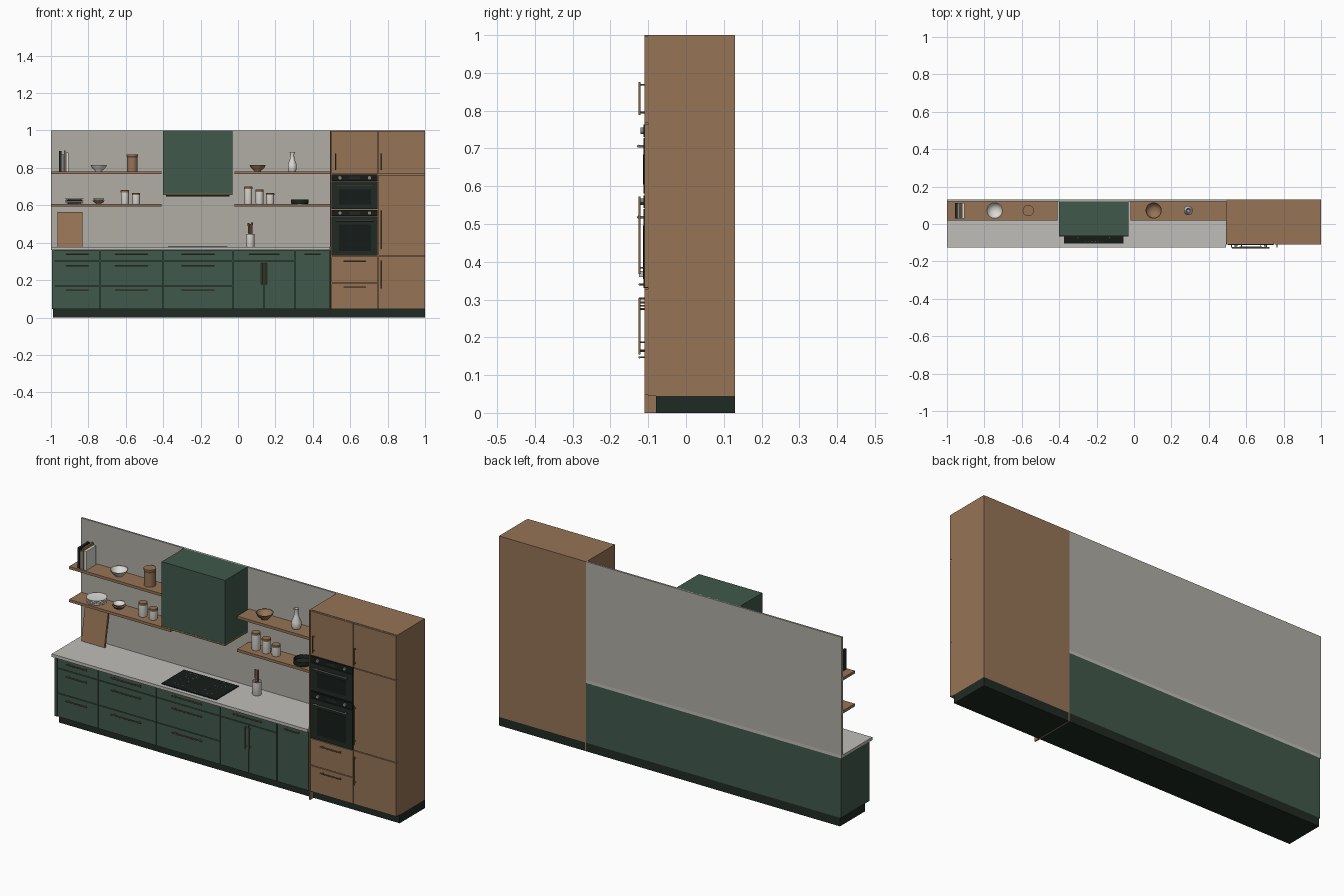
import bpy, bmesh, math
from mathutils import Matrix, Vector

if "Cube" in bpy.data.objects:
    bpy.data.objects.remove(bpy.data.objects["Cube"])


def material(name, rgb):
    m = bpy.data.materials.new(name)
    lin = [((c / 255 + 0.055) / 1.055) ** 2.4 for c in rgb]
    m.diffuse_color = (*lin, 1)
    m.use_nodes = True
    m.node_tree.nodes["Principled BSDF"].inputs["Base Color"].default_value = m.diffuse_color
    return m


WOOD = material("warm wood", (150, 116, 86))
GREEN = material("deep green", (64, 88, 75))
WALL = material("grey wall stone", (176, 173, 165))
STONE = material("light counter stone", (192, 189, 184))
DARK = material("plinth dark green", (32, 42, 35))
BLACK = material("black glass", (22, 28, 25))
BRONZE = material("bronze", (132, 104, 68))
WHITE = material("white ceramic", (222, 219, 212))
STEEL = material("grey steel", (130, 132, 130))


def finish(name, bm, mat, smooth=False):
    bmesh.ops.recalc_face_normals(bm, faces=bm.faces)
    me = bpy.data.meshes.new(name)
    bm.to_mesh(me)
    bm.free()
    me.materials.append(mat)
    ob = bpy.data.objects.new(name, me)
    bpy.context.collection.objects.link(ob)
    if smooth:
        bpy.context.view_layer.objects.active = ob
        ob.select_set(True)
        bpy.ops.object.shade_smooth_by_angle(angle=math.radians(40))
        ob.select_set(False)
    return ob


def add_box(bm, x0, x1, y0, y1, z0, z1):
    mat = Matrix.Translation(((x0 + x1) / 2, (y0 + y1) / 2, (z0 + z1) / 2))
    bmesh.ops.create_cube(bm, size=1, matrix=mat @ Matrix.Diagonal((x1 - x0, y1 - y0, z1 - z0, 1)))


def box(name, x0, x1, y0, y1, z0, z1, mat):
    bm = bmesh.new()
    add_box(bm, x0, x1, y0, y1, z0, z1)
    return finish(name, bm, mat)


def add_rod(bm, a, b, r, n=12):
    a, b = Vector(a), Vector(b)
    rot = (b - a).to_track_quat('Z', 'Y').to_matrix().to_4x4()
    bmesh.ops.create_cone(bm, cap_ends=True, segments=n, radius1=r, radius2=r, depth=(b - a).length,
                          matrix=Matrix.Translation((a + b) / 2) @ rot)


def lathe(name, x, y, z, profile, mat, n=32):
    """Spin (radius, height) points round a vertical axis."""
    bm = bmesh.new()
    rings = [[bm.verts.new((x + max(r, 1e-4) * math.cos(2 * math.pi * i / n),
                            y + max(r, 1e-4) * math.sin(2 * math.pi * i / n), z + h))
              for i in range(n)] for r, h in profile]
    for p, q in zip(rings, rings[1:]):
        for i in range(n):
            bm.faces.new((p[i], p[(i + 1) % n], q[(i + 1) % n], q[i]))
    bm.faces.new(rings[0])
    bm.faces.new(rings[-1])
    return finish(name, bm, mat, True)


FRONT, BACK = -0.11, 0.13


def handle(name, x, z, length, vertical=False, mat=BRONZE, y=-0.123, r=0.0028):
    """Bar with two posts reaching back to the cabinet front."""
    d = Vector((0, 0, 1)) if vertical else Vector((1, 0, 0))
    c = Vector((x, y, z))
    bm = bmesh.new()
    add_rod(bm, c - d * length / 2, c + d * length / 2, r)
    for s in (-1, 1):
        p = c + d * s * length * 0.42
        add_rod(bm, p, (p.x, FRONT + 0.002, p.z), r * 0.8)
    finish(name, bm, mat, True)


G = 0.0018  # half of the gap between fronts


def front(name, x0, x1, z0, z1, mat):
    box(name, x0 + G, x1 - G, FRONT, -0.099, z0 + G, z1 - G, mat)


# base cabinets
box("base_carcass", -0.99, 0.492, -0.1, BACK, 0.045, 0.36, GREEN)
box("base_end_panel", -0.995, -0.979, FRONT, BACK, 0.045, 0.36, GREEN)
box("base_plinth", -0.99, 0.492, -0.08, BACK, 0, 0.045, DARK)
box("countertop", -1, 0.492, -0.125, BACK, 0.36, 0.376, STONE)
LEVELS = [0.045, 0.17, 0.302, 0.36]
for x0, x1, ln in [(-0.979, -0.738, 0.12), (-0.738, -0.4, 0.175), (-0.4, -0.027, 0.175)]:
    for z0, z1, hz in zip(LEVELS, LEVELS[1:], (0.147, 0.275, 0.34)):
        front("drawer_front", x0, x1, z0, z1, GREEN)
        handle("drawer_handle", (x0 + x1) / 2, hz, ln)
front("sink_drawer_front", -0.027, 0.305, 0.302, 0.36, GREEN)
handle("sink_drawer_handle", 0.14, 0.34, 0.165)
for x0, x1, hx in [(-0.027, 0.139, 0.127), (0.139, 0.305, 0.151)]:
    front("base_door", x0, x1, 0.045, 0.302, GREEN)
    handle("base_door_handle", hx, 0.235, 0.115, True)
front("appliance_door", 0.305, 0.491, 0.045, 0.36, GREEN)
handle("appliance_handle", 0.398, 0.34, 0.087)

# back wall
box("splashback", -1, 0.492, 0.12, BACK, 0.376, 1, WALL)

# tall cabinet
box("tall_carcass", 0.496, 1, -0.1, BACK, 0.045, 1, WOOD)
box("tall_side_panel", 0.491, 0.498, FRONT, BACK, 0, 1, WOOD)
box("tall_plinth", 0.498, 1, -0.08, BACK, 0, 0.045, DARK)
for z0, z1 in [(0.045, 0.185), (0.185, 0.328), (0.765, 1)]:
    front("tall_left_front", 0.498, 0.75, z0, z1, WOOD)
for z0, z1 in [(0.045, 0.33), (0.33, 0.765), (0.765, 1)]:
    front("tall_right_door", 0.75, 1.0015, z0, z1, WOOD)
for z in (0.163, 0.303):
    handle("tall_drawer_handle", 0.625, z, 0.12)
for x, z, ln in [(0.521, 0.832, 0.088), (0.764, 0.832, 0.088), (0.764, 0.47, 0.205), (0.764, 0.229, 0.15)]:
    handle("tall_door_handle", x, z, ln, True)

# ovens
for z0, z1, ctrl in [(0.33, 0.577, 0.541), (0.58, 0.765, 0.729)]:
    box("oven_door", 0.501, 0.747, -0.112, -0.099, z0 + 0.001, ctrl - 0.001, DARK)
    box("oven_control_panel", 0.501, 0.747, -0.112, -0.099, ctrl + 0.001, z1 - 0.001, BLACK)
    box("oven_window", 0.54, 0.71, -0.1135, -0.11, z0 + 0.025, ctrl - 0.045, BLACK)
    handle("oven_handle", 0.624, ctrl - 0.023, 0.2, False, STEEL, -0.126, 0.004)
    box("oven_display", 0.595, 0.653, -0.113, -0.11, ctrl + 0.011, ctrl + 0.025, DARK)
    bm = bmesh.new()
    for x in (0.545, 0.703):
        add_rod(bm, (x, -0.111, ctrl + 0.018), (x, -0.12, ctrl + 0.018), 0.009, 20)
    finish("oven_knobs", bm, STEEL, True)

# extractor hood
box("hood_body", -0.4, -0.03, -0.065, 0.125, 0.663, 1, GREEN)
box("hood_trim", -0.4, -0.03, -0.066, 0.125, 0.654, 0.663, BRONZE)
box("hood_filter", -0.385, -0.045, -0.05, 0.115, 0.646, 0.654, BLACK)

# cooktop with dashed cooking zones and touch dots
box("cooktop", -0.375, -0.055, -0.103, 0.085, 0.376, 0.38, BLACK)
bm = bmesh.new()
for cx in (-0.3, -0.13):
    for cy, r in ((-0.04, 0.033), (0.043, 0.028)):
        for i in range(8):
            a = i * math.pi / 4
            px, py = cx + r * math.cos(a), cy + r * math.sin(a)
            add_box(bm, px - 0.003, px + 0.003, py - 0.0015, py + 0.0015, 0.3795, 0.3806)
for i in range(6):
    px = -0.26 + i * 0.018
    add_box(bm, px - 0.002, px + 0.002, -0.094, -0.09, 0.3795, 0.3806)
finish("cooktop_marks", bm, STEEL)

# shelves
for x0, x1 in [(-1, -0.408), (-0.02, 0.491)]:
    for z in (0.601, 0.775):
        box("shelf", x0, x1, 0.02, 0.12, z - 0.007, z + 0.007, WOOD)
LOW, HIGH, SY = 0.608, 0.782, 0.072


def bowl(name, x, z, r, h, mat):
    lathe(name, x, SY, z, [(r * 0.42, 0), (r * 0.45, h * 0.12), (r * 0.8, h * 0.5), (r, h), (r * 0.93, h),
                           (r * 0.72, h * 0.52), (r * 0.35, h * 0.25), (0, h * 0.22)], mat)


def canister(x, h):
    lathe("canister", x, SY, LOW, [(0.02, 0), (0.021, 0.003), (0.021, h - 0.012)], WHITE)
    lathe("canister_lid", x, SY, LOW + h - 0.012, [(0.022, 0), (0.022, 0.01), (0.02, 0.012)], WOOD)


# upper shelf items
for x, w, h, mat in [(-0.957, 0.012, 0.108, DARK), (-0.943, 0.01, 0.092, STEEL),
                     (-0.931, 0.009, 0.112, WOOD), (-0.92, 0.014, 0.1, WHITE)]:
    box("book", x, x + w, 0.03, 0.112, HIGH, HIGH + h, mat)
bowl("white_bowl", -0.745, HIGH, 0.044, 0.033, WHITE)
lathe("wood_jar", -0.565, SY, HIGH, [(0.029, 0), (0.029, 0.076), (0.027, 0.078), (0.03, 0.08), (0.03, 0.09)], WOOD)
bowl("wood_bowl", 0.105, HIGH, 0.043, 0.033, WOOD)
lathe("vase", 0.29, SY, HIGH, [(0.019, 0), (0.024, 0.012), (0.024, 0.035), (0.012, 0.066), (0.01, 0.085),
                               (0.014, 0.104), (0.011, 0.104), (0.007, 0.085), (0, 0.08)], WHITE)

# lower shelf items
for i in range(4):
    lathe("plate", -0.875, SY, LOW + i * 0.007, [(0.032, 0), (0.05, 0.005), (0.05, 0.0065), (0.03, 0.004)], WHITE)
bowl("small_wood_bowl", -0.745, LOW, 0.033, 0.018, WOOD)
bowl("small_white_bowl", -0.745, LOW + 0.012, 0.031, 0.017, WHITE)
for x, h in [(-0.605, 0.073), (-0.545, 0.058), (0.055, 0.092), (0.115, 0.076), (0.172, 0.058)]:
    canister(x, h)
lathe("green_dish", 0.33, SY, LOW, [(0.045, 0), (0.047, 0.003), (0.047, 0.024), (0.044, 0.024),
                                    (0.043, 0.006), (0, 0.006)], DARK)

# counter items: leaning board and utensil crock
board = box("cutting_board", -0.0675, 0.0675, -0.006, 0.006, 0, 0.19, WOOD)
board.location = (-0.898, 0.078, 0.377)
board.rotation_euler.x = math.radians(-10)
lathe("utensil_crock", 0.065, 0.065, 0.376, [(0.021, 0), (0.023, 0.004), (0.023, 0.07), (0.02, 0.07),
                                             (0.019, 0.01), (0, 0.01)], WHITE)
bm = bmesh.new()
for dx, dy, top in [(-0.009, 0, 0.505), (0.002, 0.008, 0.5), (0.01, -0.004, 0.508)]:
    add_rod(bm, (0.065 + dx * 0.5, 0.065 + dy * 0.5, 0.388), (0.065 + dx, 0.065 + dy, top), 0.0045)
finish("utensils", bm, WOOD, True)
